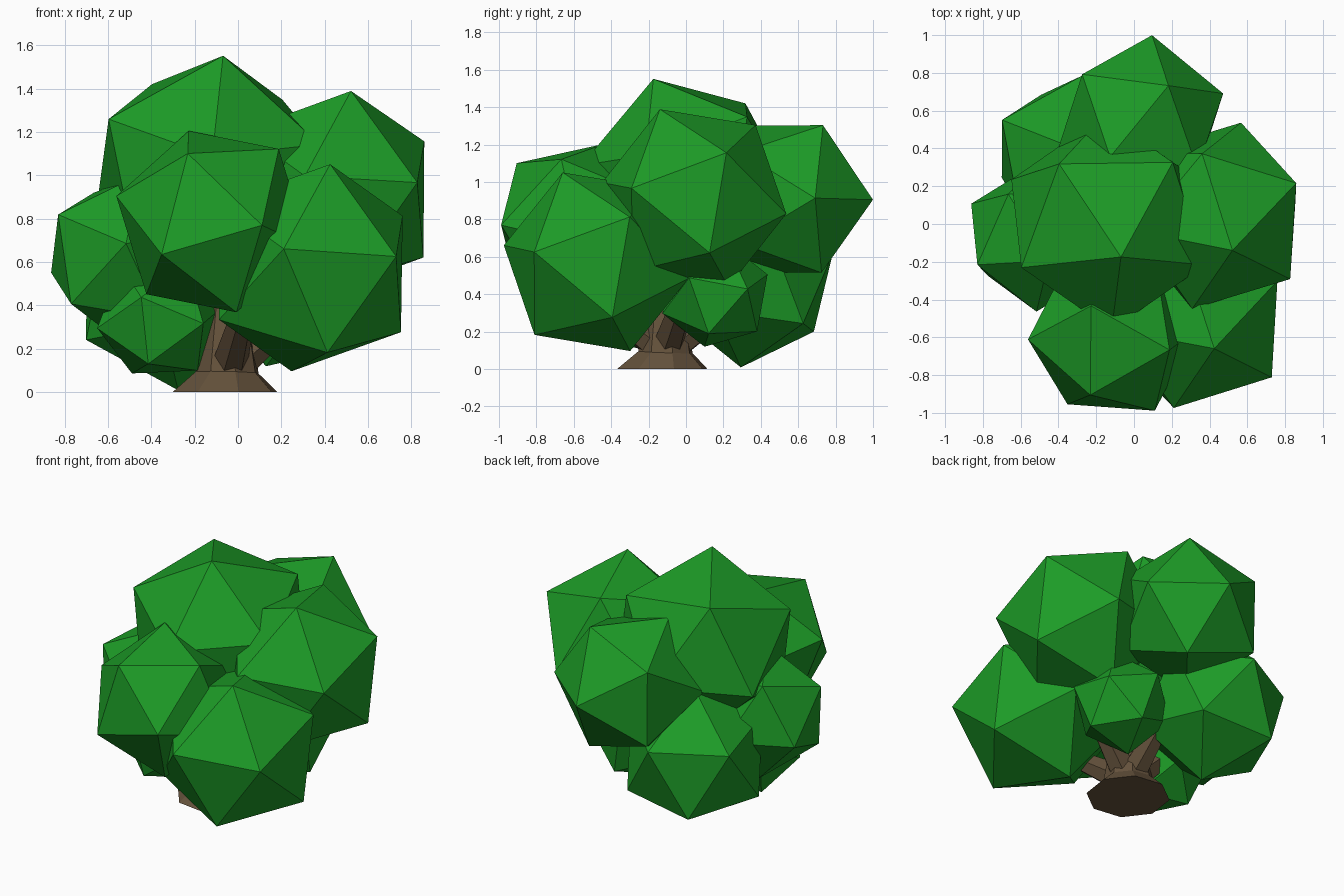
import bpy, bmesh, math
from mathutils import Vector, Matrix

if "Cube" in bpy.data.objects:
    bpy.data.objects.remove(bpy.data.objects["Cube"])


def material(name, rgb):
    m = bpy.data.materials.new(name)
    m.diffuse_color = (*rgb, 1)
    m.use_nodes = True
    m.node_tree.nodes["Principled BSDF"].inputs["Base Color"].default_value = m.diffuse_color
    return m


GREEN = material("leaf_green", (0.012, 0.33, 0.02))
BROWN = material("bark_brown", (0.13, 0.085, 0.045))


def finish(bm, name, mat):
    bmesh.ops.recalc_face_normals(bm, faces=bm.faces[:])
    me = bpy.data.meshes.new(name)
    bm.to_mesh(me)
    bm.free()
    me.materials.append(mat)
    ob = bpy.data.objects.new(name, me)
    bpy.context.collection.objects.link(ob)


def frame(pts, core):
    """Centroid and axes of a triangle, normal pointing away from core."""
    a, b, c = pts
    mid = (a + b + c) / 3
    n = (b - a).cross(c - a).normalized()
    if n.dot(mid - core) < 0:
        n.negate()
    t = a - mid
    t = (t - n * t.dot(n)).normalized()
    return mid, Matrix((t, n.cross(t), n)).transposed()


def clump(name, *corners):
    """Icosahedron placed so that one face sits on the three given corners."""
    pts = [Vector(p) for p in corners]
    edge = sum((pts[i] - pts[i - 1]).length for i in range(3)) / 3
    mid, axes = frame(pts, Vector((0, 0, 0.75)))
    centre = mid - axes.col[2] * edge * 0.7558
    bm = bmesh.new()
    bmesh.ops.create_icosphere(bm, subdivisions=1, radius=edge * 0.9511)
    bm.faces.ensure_lookup_table()
    _, ref = frame([v.co for v in bm.faces[0].verts], Vector())
    rot = axes @ ref.transposed()
    bmesh.ops.transform(bm, matrix=Matrix.Translation(centre) @ rot.to_4x4(), verts=bm.verts)
    finish(bm, name, GREEN)


# Foliage
clump("leaves_top", (-.40, .32, 1.42), (.21, .32, 1.35), (-.07, -.17, 1.55))
clump("leaves_right", (.52, -.14, 1.39), (.86, .215, 1.155), (.827, -.29, .967))
clump("leaves_front_right", (.425, -.66, 1.05), (.21, -.975, .66), (.73, -.81, .628))
clump("leaves_back", (.095, 1.0, .905), (.185, .73, 1.305), (.47, .693, .913))
clump("leaves_left", (-.864, .11, .545), (-.827, -.21, .82), (-.665, .15, .925))
clump("leaves_front", (-.23, -.905, 1.10), (.19, -.665, 1.122), (.107, -.99, .77))
clump("leaves_back_left", (-.275, .785, .62), (-.70, .55, .62), (-.49, .685, .20))
clump("leaves_low_right", (.13, .10, .12), (.25, .38, .20), (.44, .12, .19))
clump("leaves_low_left", (-.448, -.45, .44), (-.397, -.38, .115), (-.175, -.40, .33))


def limb(name, rings, sides):
    """Tapered limb through (centre, radius) rings, lofted and capped."""
    bm = bmesh.new()
    direction = Vector(rings[-1][0]) - Vector(rings[0][0])
    rot = direction.to_track_quat('Z', 'Y')
    loops = []
    for c, r in rings:
        loops.append([bm.verts.new(Vector(c) + rot @ Vector((
            r * math.cos(2 * math.pi * i / sides), r * math.sin(2 * math.pi * i / sides), 0)))
            for i in range(sides)])
    for lo, hi in zip(loops, loops[1:]):
        for i in range(sides):
            j = (i + 1) % sides
            bm.faces.new((lo[i], lo[j], hi[j], hi[i]))
    bm.faces.new(loops[0])
    bm.faces.new(loops[-1])
    for v in bm.verts:
        if v in loops[0] and name == "trunk":
            v.co.z = 0
    finish(bm, name, BROWN)


# Flared trunk and the branches that fork out into the leaves
limb("trunk", [((-.06, -.127, 0), .25), ((-.05, -.11, .09), .15), ((-.05, -.11, .45), .09)], 8)
for name, tip in (("branch_right", (.32, .0, .42)), ("branch_back", (-.02, .25, .35)),
                  ("branch_front", (.02, -.45, .35)), ("branch_left", (-.38, -.05, .42))):
    limb(name, [((-.05, -.11, .09), .09), (tip, .06)], 6)
